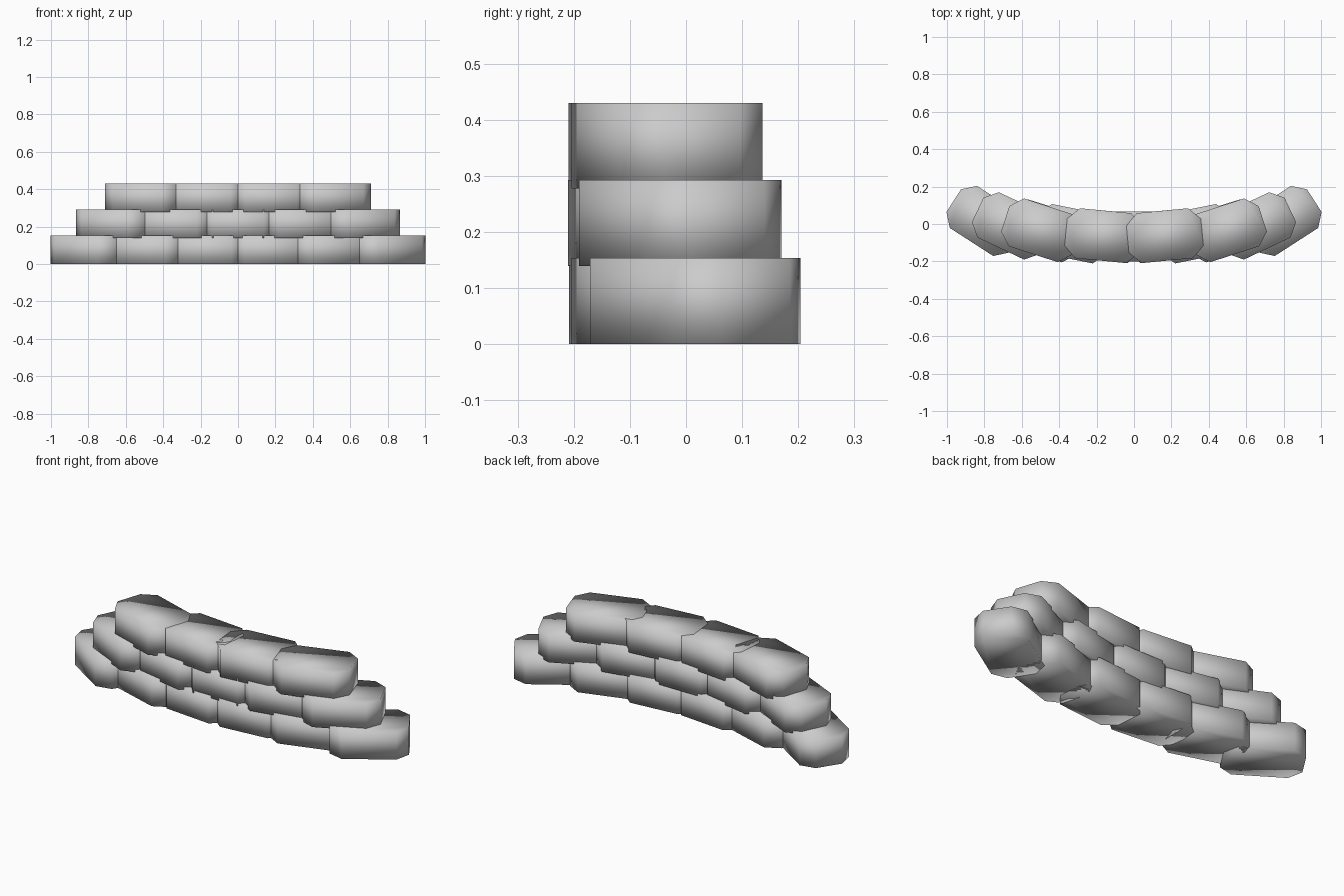
import bpy
import bmesh
from math import radians

cube = bpy.data.objects.get("Cube")
if cube:
    bpy.data.objects.remove(cube, do_unlink=True)

# Single plain sack colour
sack = bpy.data.materials.new("pale_grey_sack")
sack.use_nodes = True
colour = (0.6, 0.6, 0.6, 1)
sack.diffuse_color = colour
sack.node_tree.nodes["Principled BSDF"].inputs["Base Color"].default_value = colour

# Bag size: half length, half width, corner cut, height
LENGTH, WIDTH, CUT, HEIGHT = 0.2, 0.134, 0.062, 0.153


def bag_mesh():
    """Eight-sided bag: a box with its four upright corners cut off."""
    bm = bmesh.new()
    corner = [(LENGTH, WIDTH - CUT), (LENGTH - CUT, WIDTH)]
    quarter = corner + [(-x, y) for x, y in reversed(corner)]
    outline = quarter + [(-x, -y) for x, y in quarter]
    base = bm.faces.new([bm.verts.new((x, y, 0)) for x, y in outline])
    grown = bmesh.ops.extrude_face_region(bm, geom=[base], use_keep_orig=True)
    for v in grown["geom"]:
        if isinstance(v, bmesh.types.BMVert):
            v.co.z += HEIGHT
    bmesh.ops.recalc_face_normals(bm, faces=bm.faces)
    for f in bm.faces:
        f.smooth = True
    mesh = bpy.data.meshes.new("sandbag")
    bm.to_mesh(mesh)
    bm.free()
    mesh.materials.append(sack)
    return mesh


def place_bag(mesh, name, x, z):
    """Set a bag on the curved wall line, turned to follow the bend."""
    bag = bpy.data.objects.new(name, mesh)
    bag.location = (x, 0.13 * x * x - 0.066, z)
    bag.rotation_euler.z = radians(33 * x + 13 * x ** 3)
    bpy.context.collection.objects.link(bag)


# Three staggered courses, mirrored left and right
courses = {
    "bottom": (0, [0.16, 0.478, 0.796]),
    "middle": (0.139, [0, 0.33, 0.655]),
    "top": (0.277, [0.165, 0.498]),
}
mesh = bag_mesh()
for course, (z, offsets) in courses.items():
    for i, x in enumerate(offsets):
        if x == 0:
            place_bag(mesh, f"{course}_bag_centre", x, z)
            continue
        for side, sign in (("left", 1), ("right", -1)):
            place_bag(mesh, f"{course}_bag_{side}_{i + 1}", sign * x, z)
